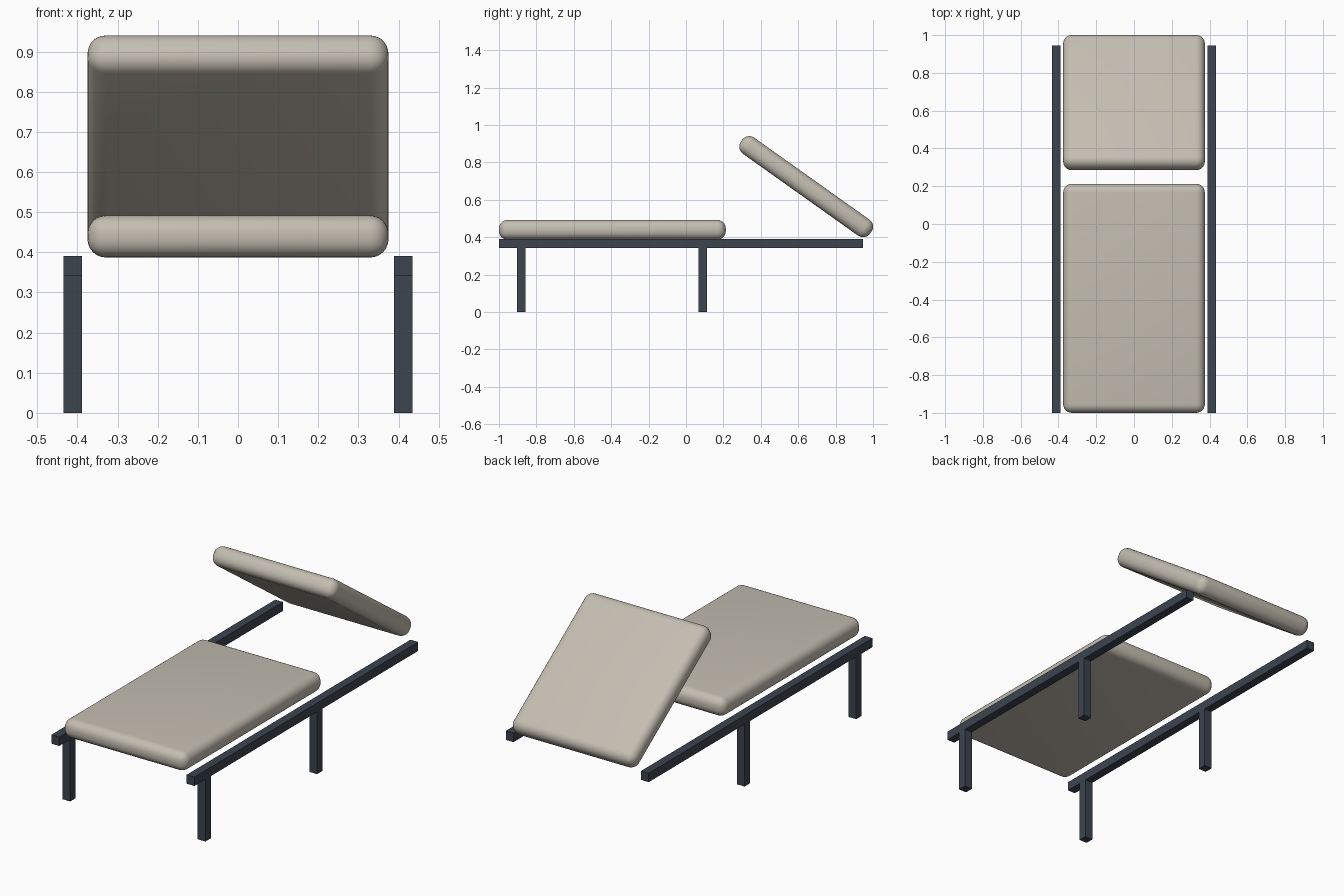
import bpy, math

if "Cube" in bpy.data.objects:
    bpy.data.objects.remove(bpy.data.objects["Cube"])


def material(name, rgb):
    m = bpy.data.materials.new(name)
    m.diffuse_color = (*rgb, 1)
    m.use_nodes = True
    m.node_tree.nodes["Principled BSDF"].inputs["Base Color"].default_value = m.diffuse_color
    return m


fabric = material("warm_grey_fabric", (0.55, 0.51, 0.44))
metal = material("dark_slate_metal", (0.045, 0.058, 0.078))


def box(name, center, size, mat, tilt=0):
    bpy.ops.mesh.primitive_cube_add(size=1, location=center)
    o = bpy.context.object
    o.name = name
    o.scale = size
    bpy.ops.object.transform_apply(location=False, rotation=False, scale=True)
    o.rotation_euler.x = math.radians(tilt)
    o.data.materials.append(mat)
    return o


def cushion(name, center, size, tilt=0):
    o = box(name, center, size, fabric, tilt)
    b = o.modifiers.new("rounding", 'BEVEL')
    b.width = 0.046
    b.segments = 6
    b.limit_method = 'NONE'
    bpy.ops.object.modifier_apply(modifier=b.name)
    bpy.ops.object.shade_smooth_by_angle(angle=math.radians(35))


# Side rails with two legs each
T = 0.047
for side, sx in (("left", -1), ("right", 1)):
    x = sx * 0.4115
    box(side + "_rail", (x, -0.0275, 0.3665), (T, 1.945, 0.049), metal)
    for label, y in (("front", -0.881), ("rear", 0.089)):
        box(f"{side}_{label}_leg", (x, y, 0.171), (T, T, 0.342), metal)

# Flat seat cushion and tilted back cushion
cushion("seat_cushion", (0, -0.3935, 0.4395), (0.75, 1.213, 0.105))
cushion("back_cushion", (0, 0.6425, 0.67), (0.75, 0.848, 0.105), -35.4)
